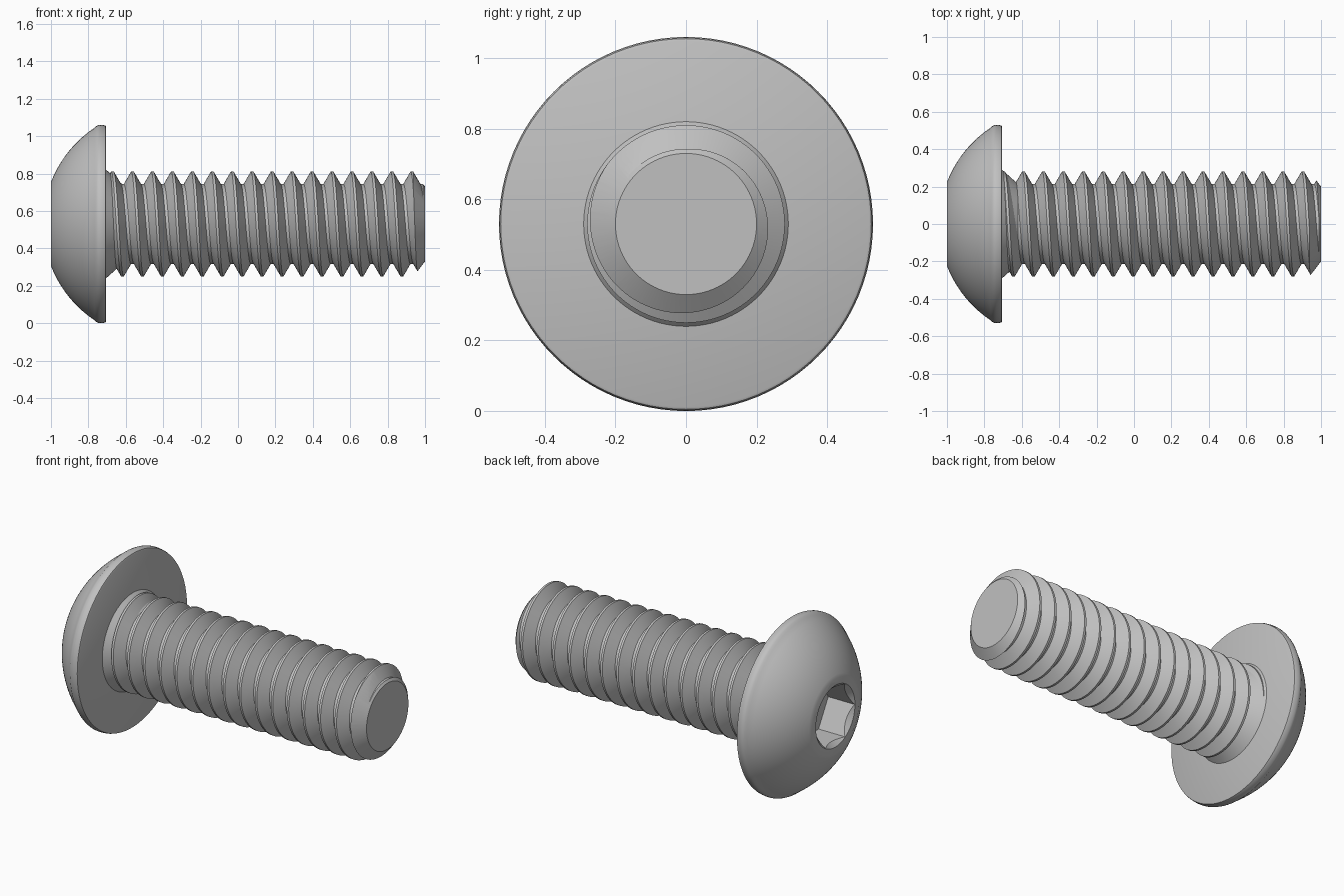
import bpy, bmesh
from math import sin, cos, tan, pi, radians, sqrt

if "Cube" in bpy.data.objects:
    bpy.data.objects.remove(bpy.data.objects["Cube"], do_unlink=True)

AXIS_Z = 0.53
SEG = 96
PITCH = 0.1067
MAJOR, MINOR = 0.28, 0.213
HEAD_BASE = -0.705

steel = bpy.data.materials.new("grey_steel")
steel.use_nodes = True
GREY = (0.53, 0.53, 0.53, 1)
steel.diffuse_color = GREY
steel.node_tree.nodes["Principled BSDF"].inputs["Base Color"].default_value = GREY


def point(x, r, a):
    return (x, r * cos(a), AXIS_Z + r * sin(a))


def make_object(name, bm):
    bmesh.ops.recalc_face_normals(bm, faces=bm.faces)
    mesh = bpy.data.meshes.new(name)
    bm.to_mesh(mesh)
    bm.free()
    mesh.materials.append(steel)
    obj = bpy.data.objects.new(name, mesh)
    bpy.context.collection.objects.link(obj)
    return obj


def revolve(name, profile, seg=SEG):
    """Closed solid turned around the long axis from (x, radius) points."""
    bm = bmesh.new()
    rings = [[bm.verts.new(point(x, r, 2 * pi * j / seg)) for j in range(seg)]
             for x, r in profile]
    for a, b in zip(rings, rings[1:]):
        for j in range(seg):
            k = (j + 1) % seg
            bm.faces.new((a[j], a[k], b[k], b[j]))
    bm.faces.new(rings[0])
    bm.faces.new(rings[-1])
    return make_object(name, bm)


def helical_rod(name, x_start, x_end):
    """Solid rod whose surface is one continuous right-handed thread."""
    crest = PITCH / 8
    flank = (MAJOR - MINOR) * tan(radians(30))
    tooth = [(-crest / 2, MAJOR), (crest / 2, MAJOR),
             (crest / 2 + flank, MINOR), (PITCH - crest / 2 - flank, MINOR)]
    n = len(tooth)
    turns = int((x_end - x_start) / PITCH) + 1
    profile = [(x_start + t * PITCH + dx, r) for t in range(turns) for dx, r in tooth]
    bm = bmesh.new()
    rows = [[bm.verts.new(point(x + PITCH * j / SEG, r, 2 * pi * j / SEG))
             for j in range(SEG)] for x, r in profile]
    last = len(rows) - n

    # a full turn advances one tooth along the profile
    def vert(i, j):
        return rows[i + n][0] if j == SEG else rows[i][j]

    for i in range(last - 1):
        for j in range(SEG):
            bm.faces.new((vert(i, j), vert(i, j + 1), vert(i + 1, j + 1), vert(i + 1, j)))
    # unused tail vertices beyond the last seam
    bmesh.ops.delete(bm, geom=[v for v in bm.verts if not v.link_faces], context='VERTS')
    # fan caps to the axis
    for base, x in ((0, x_start - PITCH), (last - 1, profile[-1][0] + PITCH)):
        loop = [rows[base][j] for j in range(SEG)]
        loop += [rows[base + k][0] for k in range(n, 0, -1)]
        hub = bm.verts.new((x, 0, AXIS_Z))
        for a, b in zip(loop, loop[1:] + loop[:1]):
            bm.faces.new((a, b, hub))
    return make_object(name, bm)


def boolean(obj, tool, operation):
    mod = obj.modifiers.new(operation.lower(), 'BOOLEAN')
    mod.operation = operation
    mod.solver = 'EXACT'
    mod.object = tool
    bpy.context.view_layer.objects.active = obj
    bpy.ops.object.modifier_apply(modifier=mod.name)
    bpy.data.objects.remove(tool, do_unlink=True)


# Domed head: flat nose, spherical crown, rounded rim
dome_centre, dome_radius = -0.423, 0.619
crown = []
for i in range(17):
    r = 0.225 + (0.515 - 0.225) * i / 16
    crown.append((dome_centre - sqrt(dome_radius ** 2 - r * r), r))
rim = [(-0.757, 0.524), (-0.746, 0.529), (-0.735, 0.53),
       (-0.716, 0.528), (-0.708, 0.525), (HEAD_BASE, 0.518)]
head = revolve("button_head", crown + rim)

# Hexagonal socket with a lightly countersunk mouth
boolean(head, revolve("socket_cutter", [(-1.1, 0.185), (-0.822, 0.185)], 6), 'DIFFERENCE')
boolean(head, revolve("countersink_cutter", [(-1.05, 0.237), (-0.96, 0.147)]), 'DIFFERENCE')

# Threaded shank trimmed to length with a chamfered tip
shank = helical_rod("threaded_shank", -0.591 - 3 * PITCH, 1.4)
trim = revolve("tip_trim", [(-0.72, 0.35), (0.885, 0.35), (1.0, 0.2)])
boolean(shank, trim, 'INTERSECT')

# Tapered collar where the shank meets the head
collar = revolve("neck_collar", [(HEAD_BASE - 0.01, 0.29), (HEAD_BASE, 0.29), (-0.61, 0.205)])

# Smooth shading with crisp machined edges
bpy.ops.object.select_all(action='DESELECT')
for obj in (head, shank, collar):
    obj.select_set(True)
bpy.context.view_layer.objects.active = head
bpy.ops.object.shade_smooth_by_angle(angle=radians(25))
